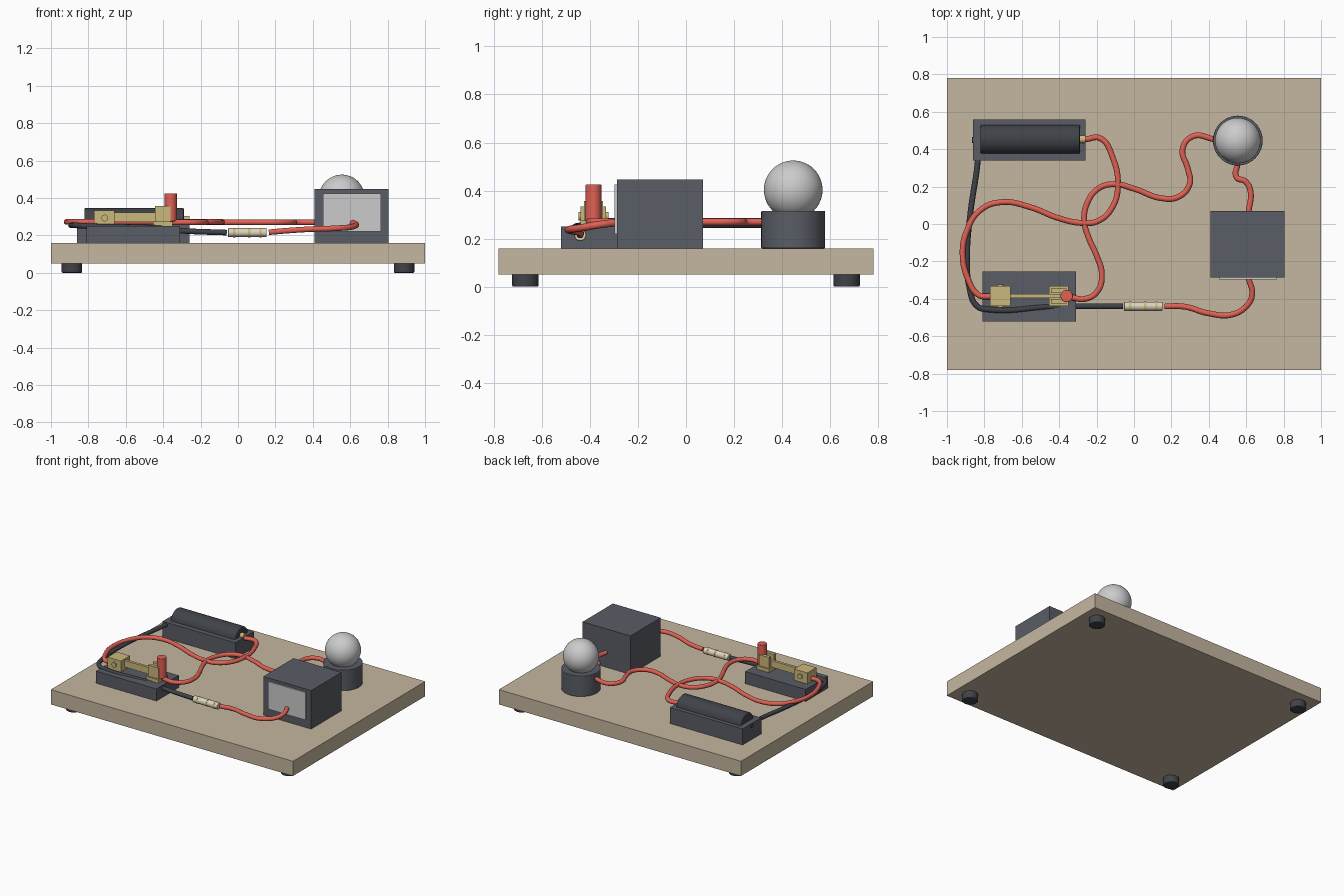
import bpy, math

if "Cube" in bpy.data.objects:
    bpy.data.objects.remove(bpy.data.objects["Cube"])


def material(name, rgb):
    m = bpy.data.materials.new(name)
    m.diffuse_color = (*rgb, 1)
    m.use_nodes = True
    m.node_tree.nodes["Principled BSDF"].inputs["Base Color"].default_value = m.diffuse_color
    return m


WOOD = material("wood", (0.56, 0.47, 0.35))
DARK = material("dark_plastic", (0.10, 0.11, 0.13))
BLACK = material("black", (0.05, 0.055, 0.065))
BRASS = material("brass", (0.60, 0.48, 0.20))
RED = material("red", (0.75, 0.12, 0.09))
IVORY = material("ivory", (0.72, 0.66, 0.50))


def finish(o, name, mat):
    o.name = name
    if mat:
        o.data.materials.append(mat)
    return o


def box(name, x, y, z, mat=None):
    """Box from (min, max) pairs."""
    bpy.ops.mesh.primitive_cube_add(size=1, location=[sum(r) / 2 for r in (x, y, z)])
    o = bpy.context.object
    o.scale = [r[1] - r[0] for r in (x, y, z)]
    bpy.ops.object.transform_apply(location=False, rotation=False)
    return finish(o, name, mat)


def cyl(name, c, r, h, axis="z", mat=None, bevel=0):
    rot = {"z": (0, 0, 0), "x": (0, math.pi / 2, 0), "y": (math.pi / 2, 0, 0)}[axis]
    bpy.ops.mesh.primitive_cylinder_add(vertices=40, radius=r, depth=h, location=c, rotation=rot)
    o = bpy.context.object
    bpy.ops.object.shade_smooth_by_angle(angle=math.radians(35))
    if bevel:
        b = o.modifiers.new("bevel", "BEVEL")
        b.width, b.segments = bevel, 3
    return finish(o, name, mat)


def wire(name, pts, r, mat):
    cu = bpy.data.curves.new(name, "CURVE")
    cu.dimensions = "3D"
    cu.bevel_depth, cu.bevel_resolution = r, 3
    cu.resolution_u = 10
    cu.use_fill_caps = True
    s = cu.splines.new("BEZIER")
    s.bezier_points.add(len(pts) - 1)
    for bp, p in zip(s.bezier_points, pts):
        bp.co = p
        bp.handle_left_type = bp.handle_right_type = "AUTO"
    o = bpy.data.objects.new(name, cu)
    bpy.context.collection.objects.link(o)
    bpy.ops.object.select_all(action="DESELECT")
    o.select_set(True)
    bpy.context.view_layer.objects.active = o
    bpy.ops.object.convert(target="MESH")
    o = bpy.context.object
    bpy.ops.object.shade_smooth_by_angle(angle=math.radians(40))
    return finish(o, name, mat)


def flat(pts, z):
    return [(x, y, z) for x, y in pts]


# Board and feet
box("board", (-1, 1), (-0.78, 0.78), (0.05, 0.16), WOOD)
for sx in (-1, 1):
    for sy in (-1, 1):
        cyl("foot", (sx * 0.888, sy * 0.668, 0.0275), 0.055, 0.055, "z", BLACK, 0.006)

# Battery in its holder
box("battery_holder", (-0.86, -0.26), (0.34, 0.56), (0.16, 0.28), DARK)
cyl("battery", (-0.555, 0.453, 0.269), 0.078, 0.53, "x", BLACK, 0.006)
cyl("battery_terminal", (-0.28, 0.453, 0.285), 0.02, 0.04, "x", BRASS)
cyl("negative_terminal", (-0.858, 0.45, 0.26), 0.016, 0.014, "x", BLACK)

# Knife switch
SY = -0.385
box("switch_base", (-0.81, -0.31), (-0.52, -0.255), (0.16, 0.25), DARK)
box("hinge_block", (-0.77, -0.66), (SY - 0.053, SY + 0.053), (0.245, 0.333), BRASS)
cyl("hinge_pin", (-0.713, SY, 0.293), 0.018, 0.125, "y", BRASS)
box("switch_blade", (-0.70, -0.36), (SY - 0.01, SY + 0.01), (0.272, 0.322), BRASS)
box("clip_base", (-0.455, -0.35), (SY - 0.053, SY + 0.053), (0.245, 0.275), BRASS)
for s in (-1, 1):
    yc = SY + s * 0.028
    box("clip_jaw", (-0.445, -0.36), (yc - 0.012, yc + 0.012), (0.27, 0.356), BRASS)
cyl("switch_handle", (-0.36, SY, 0.35), 0.033, 0.15, "z", RED, 0.004)

# Meter with face plate
box("meter_case", (0.41, 0.805), (-0.287, 0.07), (0.16, 0.447), DARK)
box("meter_face", (0.455, 0.765), (-0.297, -0.28), (0.22, 0.425))

# Bulb and socket
cyl("bulb_socket", (0.555, 0.446, 0.2375), 0.133, 0.155, "z", DARK, 0.004)
bpy.ops.mesh.primitive_uv_sphere_add(segments=48, ring_count=24, radius=0.122,
                                     location=(0.555, 0.446, 0.403))
bpy.ops.object.shade_smooth()
bpy.context.object.name = "bulb"

# Inline resistor
cyl("resistor", (0.05, -0.44, 0.215), 0.024, 0.205, "x", IVORY, 0.003)
for x in (-0.02, 0.06, 0.12):
    cyl("resistor_band", (x, -0.44, 0.215), 0.0255, 0.012, "x", BRASS)

# Wires
R = 0.0155
wire("battery_to_switch_wire", flat([
    (-0.26, 0.453), (-0.18, 0.458), (-0.112, 0.35), (-0.086, 0.215), (-0.112, 0.096),
    (-0.19, 0.017), (-0.285, 0.006), (-0.405, 0.032), (-0.555, 0.09), (-0.705, 0.117),
    (-0.82, 0.075), (-0.895, -0.04), (-0.916, -0.17), (-0.885, -0.3), (-0.83, -0.38),
    (-0.76, -0.388)], 0.272), R, RED)
wire("bulb_to_switch_wire", flat([
    (0.43, 0.453), (0.315, 0.469), (0.26, 0.4), (0.288, 0.294), (0.298, 0.214),
    (0.235, 0.144), (0.14, 0.139), (0.005, 0.187), (-0.112, 0.213), (-0.194, 0.187),
    (-0.252, 0.107), (-0.266, 0.016), (-0.24, -0.08), (-0.197, -0.176), (-0.172, -0.267),
    (-0.194, -0.358), (-0.26, -0.4), (-0.36, -0.385)], 0.27), R, RED)
wire("bulb_to_meter_wire", flat([
    (0.555, 0.325), (0.548, 0.25), (0.595, 0.228), (0.622, 0.18), (0.612, 0.06)], 0.27), R, RED)
wire("meter_to_resistor_wire", [
    (0.165, -0.44, 0.217), (0.27, -0.442, 0.226), (0.4, -0.478, 0.234), (0.52, -0.485, 0.238),
    (0.605, -0.435, 0.245), (0.632, -0.375, 0.256), (0.61, -0.285, 0.268)], R, RED)
wire("negative_wire", [
    (-0.83, 0.45, 0.26), (-0.835, 0.34, 0.26), (-0.875, 0.055, 0.258), (-0.892, -0.16, 0.255),
    (-0.88, -0.34, 0.254), (-0.84, -0.438, 0.252), (-0.77, -0.458, 0.248),
    (-0.45, -0.442, 0.24), (-0.3, -0.44, 0.225), (-0.06, -0.44, 0.215)], R, BLACK)
